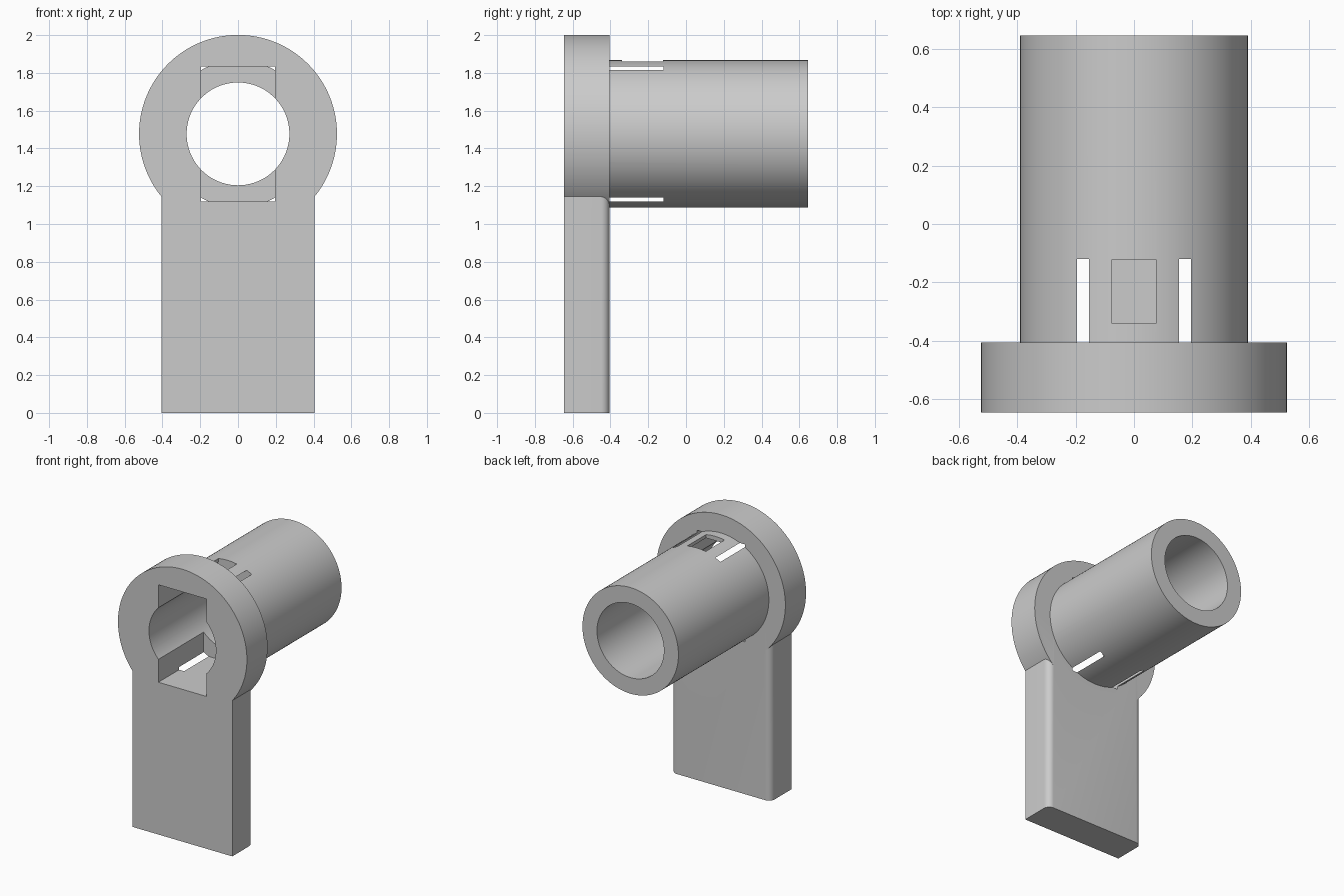
import bpy
import bmesh
import math
from mathutils import Matrix, Vector

cube = bpy.data.objects.get("Cube")
if cube:
    bpy.data.objects.remove(cube, do_unlink=True)

AXIS_Z = 1.477      # height of the tube axis
FRONT, BACK = -0.645, -0.405
TUBE_END = 0.645
POCKET_END = -0.12

grey = bpy.data.materials.new("plain grey")
grey.use_nodes = True
colour = (0.6, 0.6, 0.6, 1)
grey.diffuse_color = colour
grey.node_tree.nodes["Principled BSDF"].inputs["Base Color"].default_value = colour


def make_object(name, bm):
    bmesh.ops.recalc_face_normals(bm, faces=bm.faces)
    mesh = bpy.data.meshes.new(name)
    bm.to_mesh(mesh)
    bm.free()
    mesh.materials.append(grey)
    obj = bpy.data.objects.new(name, mesh)
    bpy.context.collection.objects.link(obj)
    return obj


def cylinder(name, radius, y0, y1):
    bm = bmesh.new()
    place = Matrix.Translation((0, (y0 + y1) / 2, AXIS_Z)) @ Matrix.Rotation(math.pi / 2, 4, "X")
    bmesh.ops.create_cone(bm, cap_ends=True, segments=128, radius1=radius,
                          radius2=radius, depth=y1 - y0, matrix=place)
    return make_object(name, bm)


def box(name, low, high, fillet=0):
    low, high = Vector(low), Vector(high)
    bm = bmesh.new()
    place = Matrix.Translation((low + high) / 2) @ Matrix.Diagonal((*(high - low), 1))
    bmesh.ops.create_cube(bm, size=1, matrix=place)
    if fillet:
        # Round the two upright edges at the back
        edges = [e for e in bm.edges
                 if all(abs(v.co.y - high.y) < 1e-4 for v in e.verts)
                 and abs(e.verts[0].co.z - e.verts[1].co.z) > 0.1]
        bmesh.ops.bevel(bm, geom=edges, offset=fillet, segments=8,
                        profile=0.5, affect="EDGES")
    return make_object(name, bm)


def combine(target, other, operation):
    mod = target.modifiers.new(operation.lower(), "BOOLEAN")
    mod.operation = operation
    mod.solver = "EXACT"
    mod.object = other
    bpy.ops.object.select_all(action="DESELECT")
    bpy.context.view_layer.objects.active = target
    target.select_set(True)
    bpy.ops.object.modifier_apply(modifier=mod.name)
    bpy.data.objects.remove(other, do_unlink=True)


# Round collar, flat handle and tube joined into one body
body = cylinder("collar_handle_and_tube", 0.524, FRONT, BACK)
combine(body, box("handle", (-0.405, FRONT, 0), (0.405, BACK, 1.35), 0.045), "UNION")
combine(body, cylinder("tube", 0.39, -0.5, TUBE_END), "UNION")

# Through bore, rectangular front pocket and small top window
combine(body, cylinder("bore", 0.272, -0.9, 0.9), "DIFFERENCE")
combine(body, box("pocket", (-0.195, -0.9, AXIS_Z - 0.358),
                  (0.195, POCKET_END, AXIS_Z + 0.358)), "DIFFERENCE")
combine(body, box("window", (-0.075, -0.34, 1.65),
                  (0.075, POCKET_END - 0.001, 2.1)), "DIFFERENCE")

bpy.ops.object.shade_smooth_by_angle(angle=math.radians(25))
